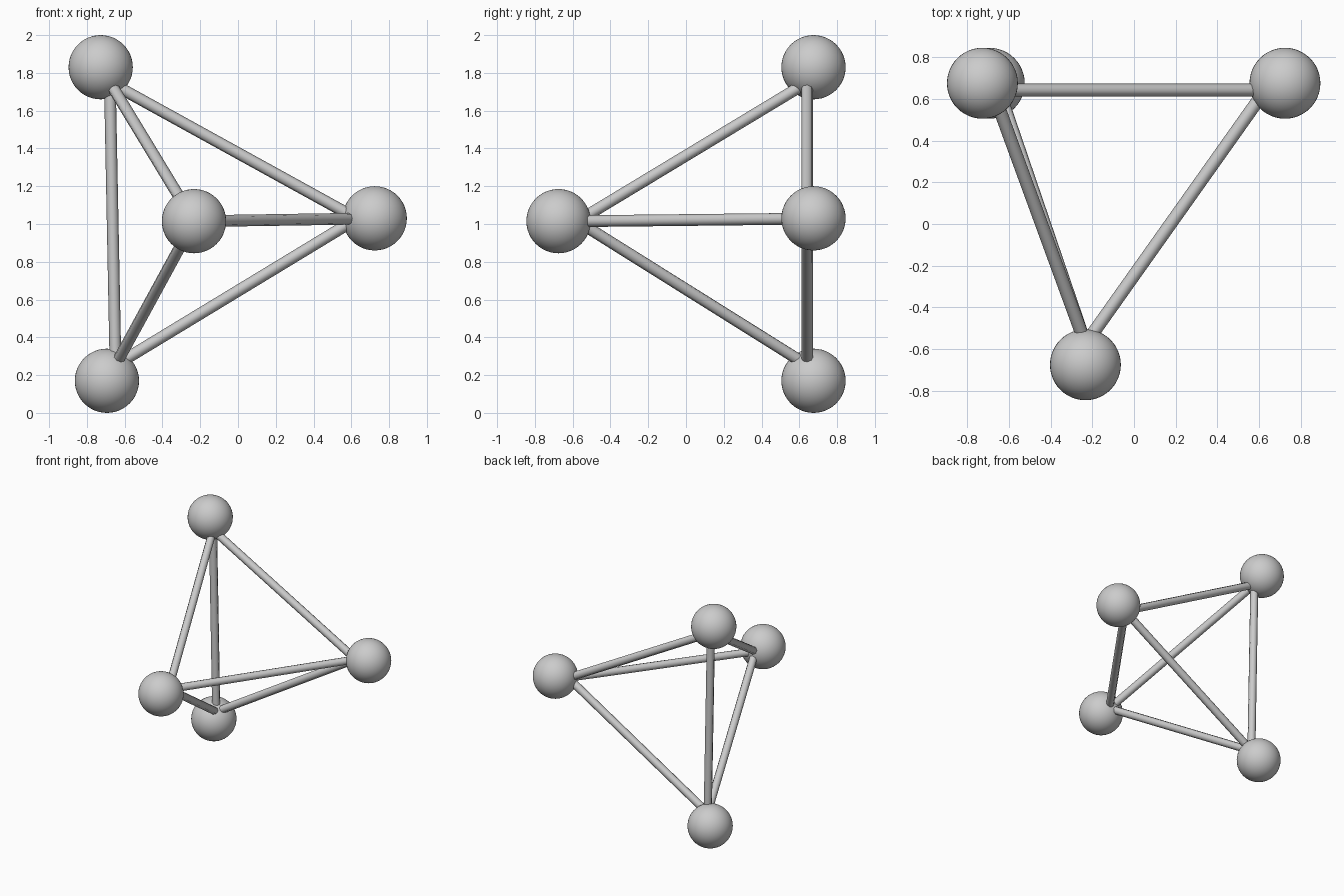
import bpy
from itertools import combinations
from mathutils import Vector

if "Cube" in bpy.data.objects:
    bpy.data.objects.remove(bpy.data.objects["Cube"])

BALL_R = 0.17
ROD_R = 0.031
INSET = 0.10   # rods meet slightly inward of each ball centre

corners = {
    "top": Vector((-0.727, 0.675, 1.83)),
    "right": Vector((0.724, 0.675, 1.03)),
    "bottom": Vector((-0.694, 0.675, 0.17)),
    "front": Vector((-0.233, -0.675, 1.015)),
}
centre = sum(corners.values(), Vector()) / 4


def smooth(ob, name):
    ob.name = name
    for p in ob.data.polygons:
        p.use_smooth = True


def ball(name, pos):
    bpy.ops.mesh.primitive_uv_sphere_add(segments=48, ring_count=24, radius=BALL_R, location=pos)
    smooth(bpy.context.object, name)


def rod(name, a, b):
    d = b - a
    bpy.ops.mesh.primitive_cylinder_add(vertices=8, radius=ROD_R, depth=d.length, location=(a + b) / 2)
    ob = bpy.context.object
    ob.rotation_euler = d.to_track_quat('Z', 'Y').to_euler()
    ob.name = name
    bpy.ops.object.shade_smooth_by_angle(angle=0.9)


# Corner balls
for key, pos in corners.items():
    ball(key + "_ball", pos)

# Six connecting rods of the tetrahedron
joints = {k: p + (centre - p).normalized() * INSET for k, p in corners.items()}
for a, b in combinations(joints, 2):
    rod(a + "_" + b + "_rod", joints[a], joints[b])
